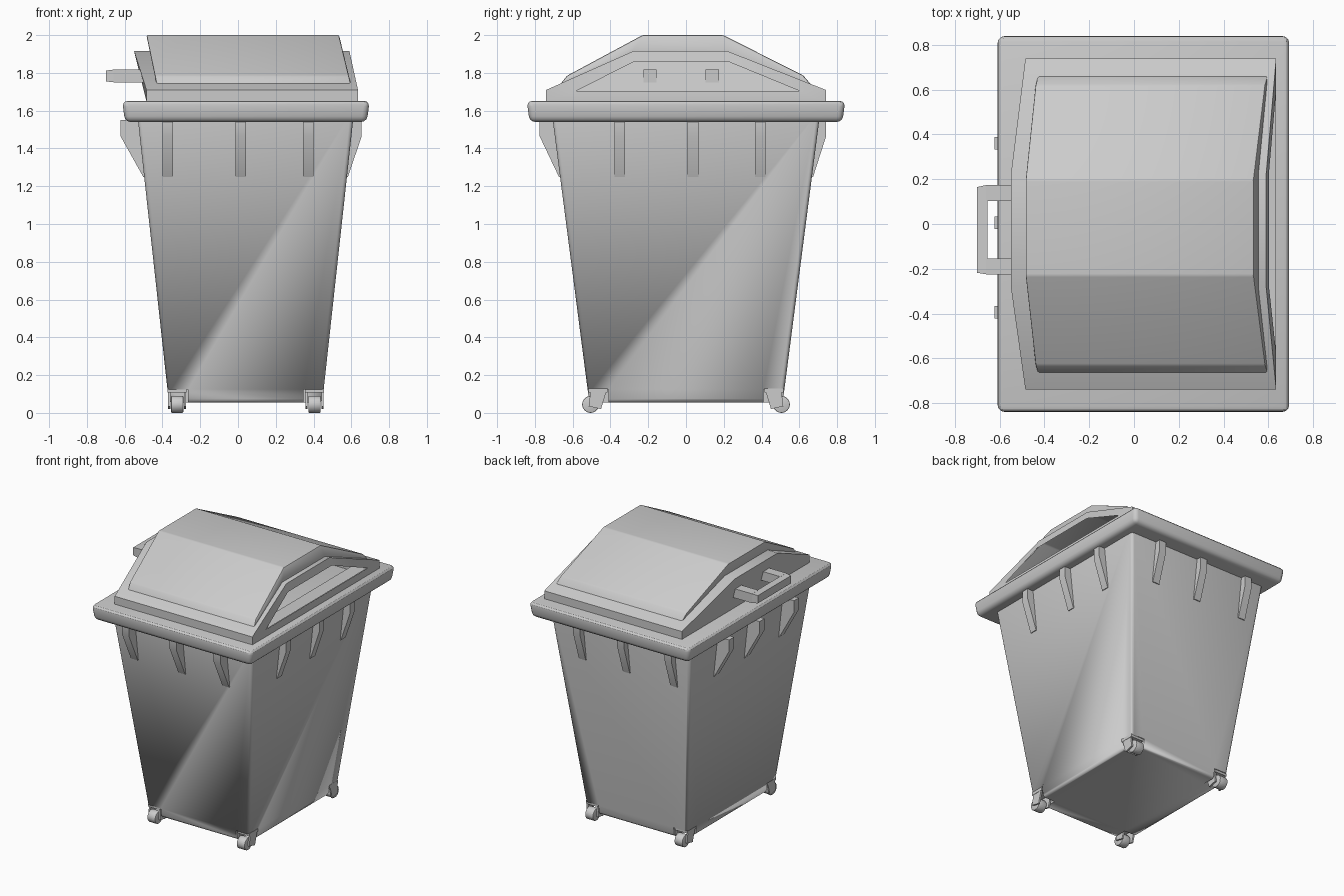
import bpy, bmesh, math
from mathutils import Matrix, Vector

if "Cube" in bpy.data.objects:
    bpy.data.objects.remove(bpy.data.objects["Cube"])

grey = bpy.data.materials.new("bin_grey")
grey.diffuse_color = (0.6, 0.6, 0.6, 1)
grey.use_nodes = True
grey.node_tree.nodes["Principled BSDF"].inputs["Base Color"].default_value = grey.diffuse_color
CX = 0.04  # the bin body sits slightly off centre because of the handle


def finish(bm, name, bevel=0, segs=3, recalc=True):
    bmesh.ops.remove_doubles(bm, verts=bm.verts, dist=1e-5)
    if recalc:
        bmesh.ops.recalc_face_normals(bm, faces=bm.faces)
    if bevel:
        edges = [e for e in bm.edges if len(e.link_faces) == 2 and e.calc_face_angle(0) > 0.15]
        bmesh.ops.bevel(bm, geom=edges, offset=bevel, segments=segs, profile=0.5, affect='EDGES')
    me = bpy.data.meshes.new(name)
    bm.to_mesh(me)
    bm.free()
    me.materials.append(grey)
    ob = bpy.data.objects.new(name, me)
    bpy.context.collection.objects.link(ob)
    bpy.ops.object.select_all(action='DESELECT')
    ob.select_set(True)
    bpy.context.view_layer.objects.active = ob
    bpy.ops.object.shade_smooth_by_angle(angle=math.radians(32))
    return ob


def face(bm, pts):
    """Add a face, skipping repeated corners."""
    out = []
    for p in pts:
        p = Vector(p)
        if all((p - q).length > 1e-6 for q in out):
            out.append(p)
    if len(out) > 2:
        bm.faces.new([bm.verts.new(p) for p in out])


def band(bm, a, b, closed=False):
    """Join two equally long point rows with faces."""
    n = len(a)
    for i in range(n if closed else n - 1):
        j = (i + 1) % n
        face(bm, [a[i], a[j], b[j], b[i]])


def rect(x0, x1, y0, y1, z):
    return [(x0, y0, z), (x1, y0, z), (x1, y1, z), (x0, y1, z)]


def loft(bm, a, b):
    band(bm, a, b, True)
    face(bm, a)
    face(bm, b)


def box(bm, x0, x1, y0, y1, z0, z1):
    loft(bm, rect(x0, x1, y0, y1, z0), rect(x0, x1, y0, y1, z1))


# ---- tapered body
bm = bmesh.new()
loft(bm, rect(CX - .406, CX + .406, -.512, .512, .055),
     rect(CX - .575, CX + .575, -.712, .712, 1.6))
body = finish(bm, "bin_body", 0.02)

# ---- notches in the bottom corners for the casters
casters = [(x, s) for x in (-.322, .405) for s in (-1, 1)]
bm = bmesh.new()
for x, s in casters:
    xo = -.6 if x < 0 else .7
    xi = x + .058 if x < 0 else x - .058
    ya, yb = sorted((s * .41, s * .7))
    box(bm, min(xo, xi), max(xo, xi), ya, yb, 0, .125)
cutter = finish(bm, "notch_cutter")
cutter.hide_render = True
cutter.hide_viewport = True
mod = body.modifiers.new("notches", 'BOOLEAN')
mod.operation = 'DIFFERENCE'
mod.object = cutter
mod.solver = 'EXACT'

# ---- rim
bm = bmesh.new()
loft(bm, rect(-.598, .682, -.828, .828, 1.54), rect(-.613, .697, -.843, .843, 1.652))
finish(bm, "rim", 0.03)

# ---- support ribs under the rim, three on each side
def rib(bm, axis, sign, at, outer, wall_top, wall_low):
    prof = [(wall_top - .03, 1.55), (outer, 1.55), (outer, 1.465),
            (wall_low + .005, 1.25), (wall_low - .03, 1.25)]
    rows = []
    for w in (-.028, .028):
        if axis == 'y':
            rows.append([(at + w, sign * d, z) for d, z in prof])
        else:
            rows.append([(sign * d, at + w, z) for d, z in prof])
    loft(bm, *rows)


bm = bmesh.new()
for at in (-.372, .014, .372):
    rib(bm, 'y', -1, at, .775, .705, .668)
    rib(bm, 'y', 1, at, .742, .705, .668)
for at in (-.35, .037, .392):
    rib(bm, 'x', 1, at, .655, .608, .577)
for at in (-.395, .005, .36):
    rib(bm, 'x', -1, at, .622, .528, .497)
finish(bm, "support_ribs")

# ---- lid: leaning ends, open on the right
def lean(prof, z0, x0, z1, x1):
    return [(x0 + (x1 - x0) * max(0, (z - z0) / (z1 - z0)), y, z) for y, z in prof]


outer = [(-.74, 1.65), (-.74, 1.71), (-.28, 1.915), (.22, 1.915), (.74, 1.71), (.74, 1.65)]
opening = [(-.58, 1.705), (-.58, 1.705), (-.28, 1.857), (.23, 1.857), (.60, 1.705), (.60, 1.705)]
left = lean(outer, 1.71, -.485, 1.915, -.55)
right = lean(outer, 1.71, .635, 1.915, .59)
right_in = lean(opening, 1.71, .635, 1.915, .59)
bm = bmesh.new()
band(bm, left, right)
band(bm, right, right_in, True)
face(bm, left)
finish(bm, "lid_frame")

# ---- raised cover on top of the lid
top = [(-.67, 1.735), (-.63, 1.785), (-.23, 2.0), (.197, 2.0), (.62, 1.787), (.665, 1.735)]
under = [(-.67, 1.735), (-.62, 1.755), (-.28, 1.908), (.22, 1.908), (.61, 1.755), (.665, 1.735)]
ends = []
bm = bmesh.new()
for x0, x1 in ((-.425, -.485), (.605, .535)):
    a = lean(top, 1.71, x0, 2.0, x1)
    b = lean(under, 1.71, x0, 2.0, x1)
    band(bm, a, b)
    ends.append((a, b))
band(bm, ends[0][0], ends[1][0])
band(bm, ends[0][1], ends[1][1])
finish(bm, "lid_cover", 0.008, 2)

# ---- ledge inside the lid opening
bm = bmesh.new()
a = rect(-.483, .633, -.738, .738, 1.705)
b = rect(-.38, .53, -.6, .6, 1.705)
band(bm, a, b, True)
band(bm, b, rect(-.38, .53, -.6, .6, 1.65), True)
finish(bm, "lid_ledge", recalc=False)

# ---- handle on the left end
bm = bmesh.new()
loft(bm, [(-.70, -.218, 1.755), (-.70, .165, 1.755), (-.70, .165, 1.812), (-.70, -.218, 1.812)],
     [(-.655, -.225, 1.75), (-.655, .175, 1.75), (-.655, .175, 1.818), (-.655, -.225, 1.818)])
box(bm, -.66, -.50, .103, .175, 1.75, 1.818)
box(bm, -.66, -.50, -.225, -.155, 1.75, 1.818)
finish(bm, "lid_handle")

# ---- casters: wheel, fork cheeks and mounting plate
for x, s in casters:
    tag = ("left" if x < 0 else "right") + ("_front" if s < 0 else "_back")
    bm = bmesh.new()
    bmesh.ops.create_cone(bm, cap_ends=True, segments=24, radius1=.045, radius2=.045, depth=.066,
                          matrix=Matrix.Translation((x, s * .505, .045))
                          @ Matrix.Rotation(math.pi / 2, 4, 'Y'))
    finish(bm, "wheel_" + tag, 0.006, 2)
    bm = bmesh.new()
    cheek = [(.505, .12), (.42, .12), (.45, .02), (.515, .035)]
    for w in (-.048, .036):
        loft(bm, [(x + w, s * y, z) for y, z in cheek],
             [(x + w + .012, s * y, z) for y, z in cheek])
    ya, yb = sorted((s * .415, s * .515))
    box(bm, x - .05, x + .05, ya, yb, .108, .13)
    finish(bm, "caster_fork_" + tag)
